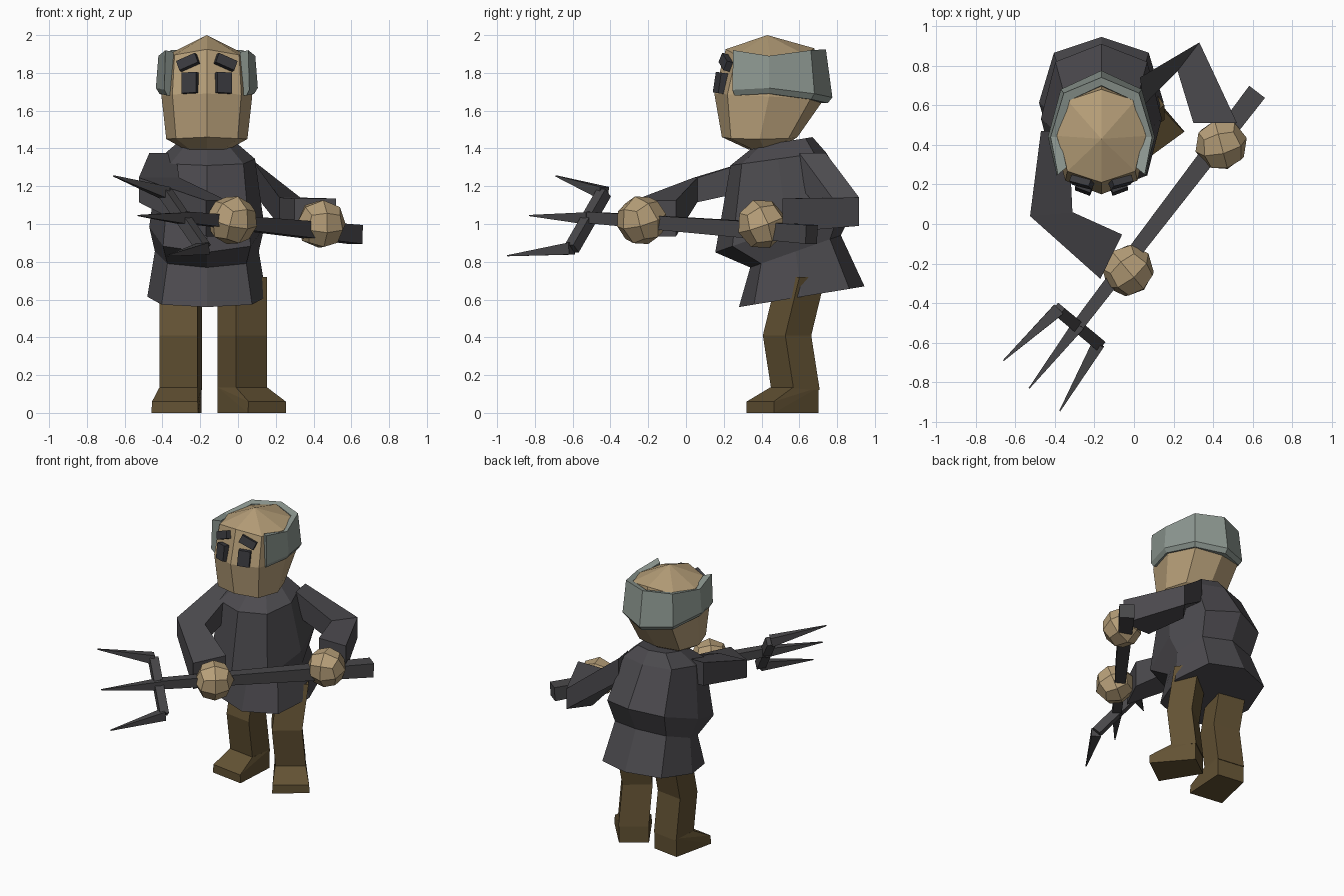
import bpy, bmesh, math
from mathutils import Vector, Matrix

if "Cube" in bpy.data.objects:
    bpy.data.objects.remove(bpy.data.objects["Cube"])

CX = -0.165  # the figure's own centre line


def material(name, r, g, b):
    m = bpy.data.materials.new(name)
    m.diffuse_color = (r, g, b, 1)
    m.use_nodes = True
    m.node_tree.nodes["Principled BSDF"].inputs["Base Color"].default_value = m.diffuse_color
    return m


SKIN = material("tan skin", .47, .345, .19)
HAIR = material("grey hair", .27, .315, .285)
COAT = material("charcoal coat", .072, .069, .077)
TROUSERS = material("brown trousers", .125, .085, .034)
IRON = material("dark iron", .066, .064, .068)
FEATURE = material("dark face features", .042, .042, .048)


def finish(name, bm, mat):
    bmesh.ops.recalc_face_normals(bm, faces=bm.faces)
    mesh = bpy.data.meshes.new(name)
    bm.to_mesh(mesh)
    bm.free()
    mesh.materials.append(mat)
    ob = bpy.data.objects.new(name, mesh)
    bpy.context.collection.objects.link(ob)
    return ob


def loft(name, rings, mat, apex=None):
    """Skin closed rings; cap the ends, or fan the last ring to an apex."""
    bm = bmesh.new()
    vs = [[bm.verts.new(p) for p in ring] for ring in rings]
    n = len(vs[0])
    for a, b in zip(vs, vs[1:]):
        for i in range(n):
            j = (i + 1) % n
            bm.faces.new((a[i], a[j], b[j], b[i]))
    bm.faces.new(vs[0])
    if apex:
        top = bm.verts.new(apex)
        for i in range(n):
            bm.faces.new((vs[-1][i], vs[-1][(i + 1) % n], top))
    else:
        bm.faces.new(vs[-1])
    return finish(name, bm, mat)


def hull(name, pts, mat):
    bm = bmesh.new()
    for p in pts:
        bm.verts.new(p)
    bmesh.ops.convex_hull(bm, input=bm.verts)
    bmesh.ops.dissolve_limit(bm, angle_limit=.02, verts=bm.verts, edges=bm.edges)
    return finish(name, bm, mat)


def octagon(yf, zf, yb, zb, w, droop=0, d=.76):
    """Eight-sided tilted ring with corners at centre front and centre back."""
    pts = []
    for sx, sy in ((0, -1), (d, -d), (1, 0), (d, d), (0, 1), (-d, d), (-1, 0), (-d, -d)):
        t = (sy + 1) / 2
        pts.append((CX + w * sx, yf + (yb - yf) * t, zf + (zb - zf) * t - droop * abs(sx)))
    return pts


def beam(name, p, q, r0, r1, mat):
    """Square bar from p to q, tapering from r0 to r1."""
    p, q = Vector(p), Vector(q)
    ax = (q - p).normalized()
    u = ax.cross(Vector((0, 0, 1))).normalized()
    v = u.cross(ax)
    return loft(name, [[c + u * r * a + v * r * b for a, b in ((1, 1), (-1, 1), (-1, -1), (1, -1))]
                       for c, r in ((p, r0), (q, r1))], mat)


# Coat: hem, belt, belly, shoulders, collar
loft("coat", [octagon(.28, .56, .945, .67, .315),
              octagon(.34, .77, .82, .94, .275),
              octagon(.155, .85, .91, 1.12, .305),
              octagon(.235, 1.31, .74, 1.38, .255),
              octagon(.36, 1.41, .67, 1.46, .15)], COAT)

# Head with a low peaked crown
loft("head", [octagon(.33, 1.395, .50, 1.40, .12),
              octagon(.19, 1.46, .59, 1.46, .215, .01),
              octagon(.15, 1.69, .73, 1.66, .24),
              octagon(.21, 1.925, .68, 1.93, .225, .04)], SKIN, apex=(CX, .43, 2.0))

# Hair: band sweeping round the sides and back (dx, y, low z, high z, top inset)
half = [(.225, .245, 1.68, 1.92, .01), (.27, .44, 1.69, 1.89, .02),
        (.205, .68, 1.66, 1.92, .03), (0, .775, 1.64, 1.925, .04)]
stations = [(-s[0],) + s[1:] for s in half] + half[2::-1]
rings = []
for dx, y, lo, hi, inset in stations:
    def at(k, z):
        return (CX + dx * k, .43 + (y - .43) * k, z)
    rings.append([at(.93, lo), at(1, lo + .03), at(1 - inset * 2.5, hi), at(.78, hi - .01), at(.75, lo)])
loft("hair_band", rings, HAIR)

# Eyes and slanted eyebrows
for side, label in ((-1, "right"), (1, "left")):
    for part, dx, y, z, size, roll, pitch in (
            ("eye", .085, .192, 1.745, (.082, .06, .11), 3, -8),
            ("eyebrow", .095, .222, 1.853, (.11, .06, .055), 24, -14)):
        bm = bmesh.new()
        rot = (Matrix.Rotation(math.radians(21 * side), 4, 'Z')
               @ Matrix.Rotation(math.radians(pitch), 4, 'X')
               @ Matrix.Rotation(math.radians(roll * side), 4, 'Y'))
        bmesh.ops.create_cube(bm, size=1, matrix=Matrix.Translation((CX + dx * side, y, z))
                              @ rot @ Matrix.Diagonal((*size, 1)))
        finish(f"{label}_{part}", bm, FEATURE)

# Legs and feet, each turned outwards
for label, x, y, yaw in (("right", -.303, .53, -8), ("left", .022, .535, 36)):
    rot = Matrix.Rotation(math.radians(yaw), 3, 'Z')

    def place(lx, ly, z, dy=0):
        return rot @ Vector((lx, ly, z)) + Vector((x, y + dy, 0))

    loft(f"{label}_leg", [[place(a * .101, b * .085, z, dy)
                           for a, b in ((-1, -1), (1, -1), (1, 1), (-1, 1))]
                          for z, dy in ((.12, .045), (.41, 0), (.72, .075))], TROUSERS)
    profile = [(-.225, 0, .125), (-.225, .06, .122), (-.085, .135, .102), (.085, .135, .1), (.085, 0, .1)]
    hull(f"{label}_foot", [place(s * w, ly, z, .04) for ly, z, w in profile for s in (-1, 1)], TROUSERS)

# Arms: stations of (centre, sideways half-vector, half height), flaring to the cuffs
arms = {
    "right": [((-.40, .47, 1.29), (-.07, 0), .085),
              ((-.418, .05, 1.18), (-.107, -.01), .065),
              ((-.115, -.165, 1.03), (-.055, -.112), .095)],
    "left": [((.04, .67, 1.29), (-.01, .07), .085),
             ((.275, .845, 1.065), (.055, .072), .075),
             ((.41, .51, 1.045), (.11, 0), .09)],
}
for label, path in arms.items():
    loft(f"{label}_arm", [[(c[0] + a * h[0], c[1] + a * h[1], c[2] + b * v)
                           for a, b in ((1, 1), (-1, 1), (-1, -1), (1, -1))]
                          for c, h, v in path], COAT)

# Hands: faceted balls gripping the handle
for label, c, yaw in (("right", (-.03, -.235, 1.02), 40), ("left", (.44, .40, 1.0), 15)):
    bm = bmesh.new()
    bmesh.ops.create_cube(bm, size=2)
    bmesh.ops.subdivide_edges(bm, edges=bm.edges, cuts=1, use_grid_fill=True)
    rot = Matrix.Rotation(math.radians(yaw), 3, 'Z') @ Matrix.Rotation(math.radians(20), 3, 'X')
    for v in bm.verts:
        v.co = rot @ (v.co.normalized() * .134) + Vector(c)
    finish(f"{label}_hand", bm, SKIN)

# Fork: handle, crossbar and three pointed tines
beam("fork_handle", (.62, .665, .945), (-.28, -.51, 1.035), .05, .03, IRON)
bar_top, bar_low = (-.385, -.435, 1.165), (-.18, -.605, .87)
beam("fork_crossbar", bar_top, bar_low, .03, .03, IRON)
for name, base, tip in (("upper", bar_top, (-.66, -.69, 1.255)),
                        ("middle", (-.28, -.51, 1.03), (-.53, -.83, 1.045)),
                        ("lower", bar_low, (-.375, -.945, .832))):
    beam(f"fork_{name}_tine", base, tip, .032, .003, IRON)
